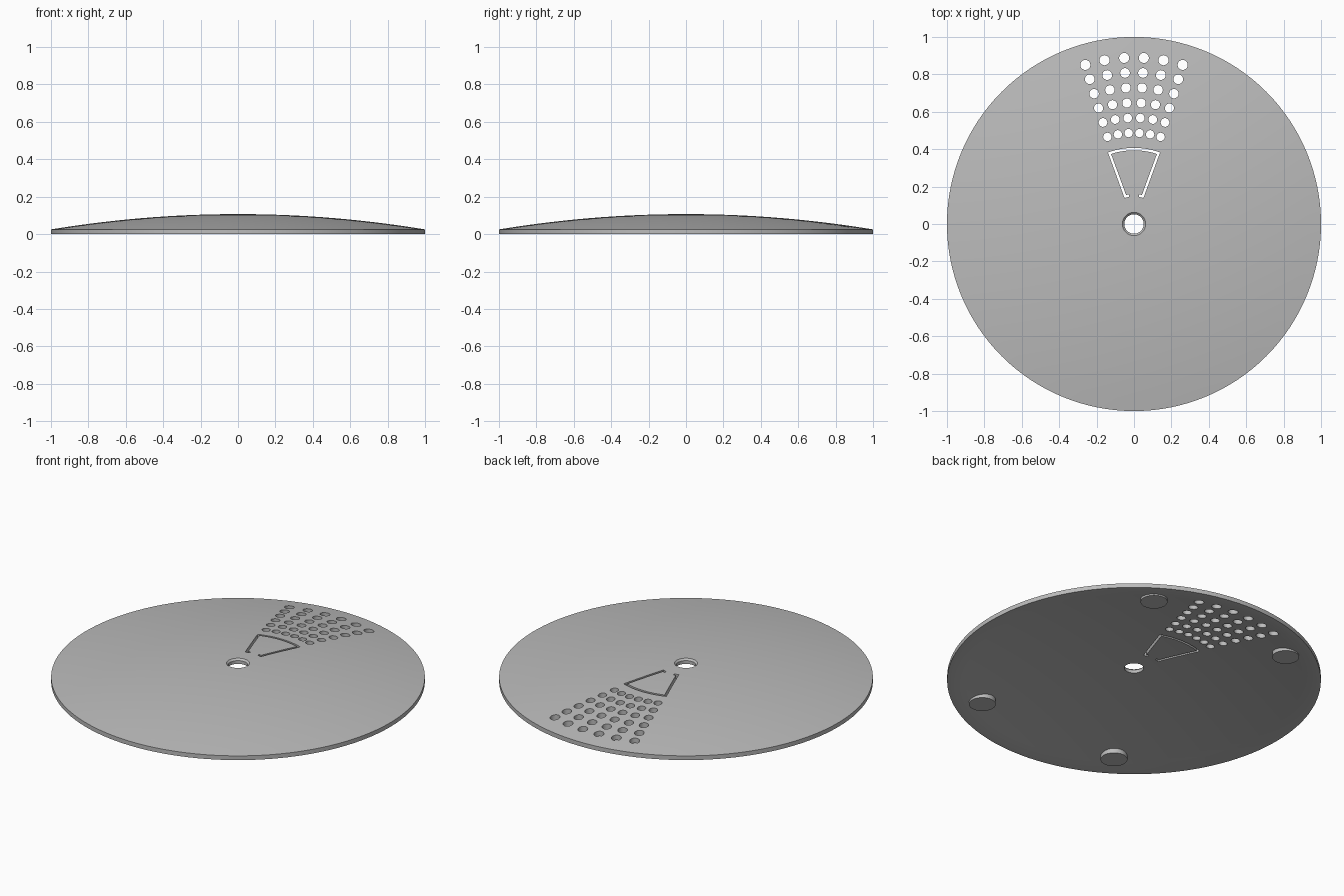
import bpy, bmesh, math

cube = bpy.data.objects.get("Cube")
if cube:
    bpy.data.objects.remove(cube, do_unlink=True)

grey = bpy.data.materials.new("plain grey")
grey.use_nodes = True
GREY = (0.5, 0.5, 0.5, 1)
grey.diffuse_color = GREY
grey.node_tree.nodes["Principled BSDF"].inputs["Base Color"].default_value = GREY


def finish(bm, name):
    bmesh.ops.recalc_face_normals(bm, faces=bm.faces)
    mesh = bpy.data.meshes.new(name)
    bm.to_mesh(mesh)
    bm.free()
    mesh.materials.append(grey)
    obj = bpy.data.objects.new(name, mesh)
    bpy.context.collection.objects.link(obj)
    return obj


def polar(r, degrees):
    """Point at radius r, with the angle measured from the +y axis."""
    a = math.radians(degrees)
    return r * math.sin(a), r * math.cos(a)


def prism(bm, outline, low, high):
    face = bm.faces.new([bm.verts.new((x, y, low)) for x, y in outline])
    new = bmesh.ops.extrude_face_region(bm, geom=[face])["geom"]
    top = [v for v in new if isinstance(v, bmesh.types.BMVert)]
    bmesh.ops.translate(bm, verts=top, vec=(0, 0, high - low))


def circle(cx, cy, r, n):
    return [(cx + r * math.cos(math.tau * i / n), cy + r * math.sin(math.tau * i / n))
            for i in range(n)]


# Thin domed disc: closed profile spun round z
STEPS, SIDES, LIP, BORE = 14, 128, 0.97, 0.052
fractions = [i / STEPS for i in range(STEPS + 1)]
top_radii = [0.062 + (1 - 0.062) * f for f in fractions]
under_radii = [LIP + (BORE - LIP) * f for f in fractions]
profile = [(BORE, 0.097)]
profile += [(r, 0.107 - 0.082 * r * r) for r in top_radii]
profile += [(1, 0)]
profile += [(r, 0.078 * (1 - (r / LIP) ** 2)) for r in under_radii]

bm = bmesh.new()
rings = [[bm.verts.new((r * math.cos(math.tau * k / SIDES),
                        r * math.sin(math.tau * k / SIDES), z))
          for k in range(SIDES)] for r, z in profile]
for i, ring in enumerate(rings):
    following = rings[(i + 1) % len(rings)]
    for k in range(SIDES):
        j = (k + 1) % SIDES
        bm.faces.new((ring[k], ring[j], following[j], following[k]))
disc = finish(bm, "domed_disc")

# Cutter: fan of round holes, growing outwards
bm = bmesh.new()
for row in range(6):
    for column in range(6):
        x, y = polar(0.487 + 0.0805 * row, 6.8 * (column - 2.5))
        prism(bm, circle(x, y, 0.0225 + 0.0009 * row, 20), -0.1, 0.3)

# Cutter: narrow slot round the fan-shaped tab, open at the neck
OUTER, INNER, WIDTH, HALF, NECK = 0.407, 0.148, 0.013, 20, 10


def inset(r):
    return HALF - math.degrees(WIDTH / r)


outline = [polar(OUTER, HALF * i / 8) for i in range(-8, 9)]
outline += [polar(INNER, HALF), polar(INNER, NECK)]
foot_r = INNER + WIDTH
outline += [polar(foot_r, NECK), polar(foot_r, inset(foot_r))]
edge_r = OUTER - WIDTH
outline += [polar(edge_r, -inset(edge_r) * i / 8) for i in range(-8, 9)]
outline += [polar(foot_r, -inset(foot_r)), polar(foot_r, -NECK)]
outline += [polar(INNER, -NECK), polar(INNER, -HALF)]
prism(bm, outline, -0.1, 0.3)
cutter = finish(bm, "hole_cutter")
cutter.hide_render = True

# Cut the holes, then discard the cutter
cut = disc.modifiers.new("holes", "BOOLEAN")
cut.operation = "DIFFERENCE"
cut.solver = "EXACT"
cut.object = cutter
bpy.context.view_layer.objects.active = disc
bpy.ops.object.modifier_apply(modifier=cut.name)
bpy.data.objects.remove(cutter, do_unlink=True)

# Four round feet under the rim
feet = []
for sx, side in ((1, "left"), (-1, "right")):
    for sy, end in ((1, "back"), (-1, "front")):
        bm = bmesh.new()
        prism(bm, circle(sx * 0.46, sy * 0.715, 0.072, 40), 0, 0.033)
        feet.append(finish(bm, f"{end}_{side}_foot"))

# Smooth shading with sharp rims
bpy.ops.object.select_all(action="DESELECT")
for obj in [disc] + feet:
    obj.select_set(True)
bpy.ops.object.shade_smooth_by_angle(angle=math.radians(30))
